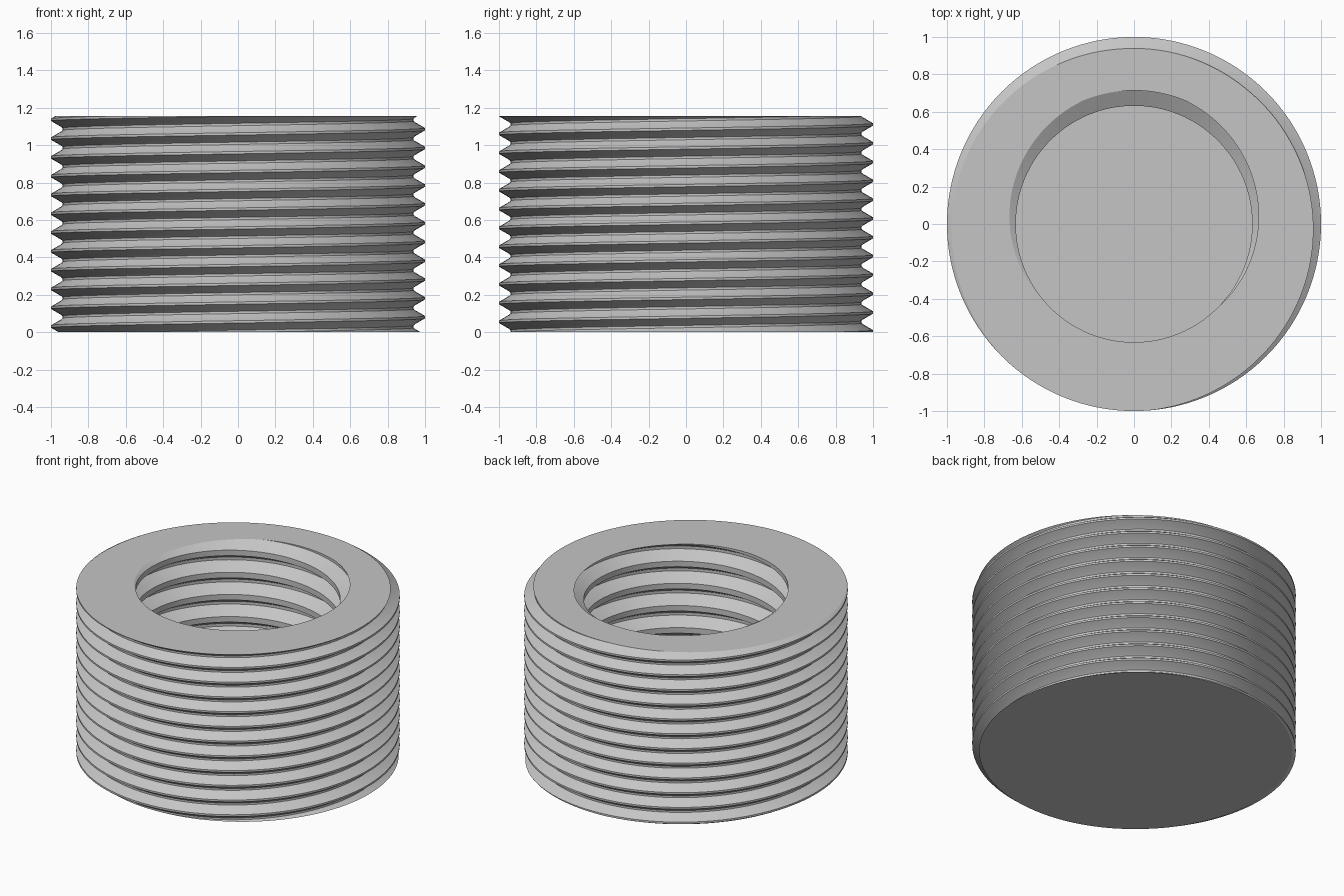
import bpy, bmesh, math

if "Cube" in bpy.data.objects:
    bpy.data.objects.remove(bpy.data.objects["Cube"], do_unlink=True)

HEIGHT, FLOOR, STEPS = 1.156, 0.15, 128

grey = bpy.data.materials.new("light_grey")
grey.use_nodes = True
grey.diffuse_color = (0.56, 0.56, 0.56, 1)
grey.node_tree.nodes["Principled BSDF"].inputs["Base Color"].default_value = grey.diffuse_color


def thread(bm, profile, pitch, start, z_low):
    """Sweep one thread profile (fraction of pitch, radius) up a helix and trim its ends."""
    turns = int((HEIGHT - z_low) / pitch) + 5
    base = start + pitch * (math.floor((z_low - start) / pitch) - 2)
    rows = []
    for i in range(STEPS * turns + 1):
        a = math.tau * i / STEPS
        rows.append([bm.verts.new((r * math.cos(a), r * math.sin(a),
                                   base + pitch * (u + i / STEPS))) for u, r in profile])
    # the top of each turn shares its edge with the bottom of the next one
    for i in range(STEPS * (turns - 1)):
        low, high = (rows[k] + [rows[k + STEPS][0]] for k in (i, i + 1))
        for j in range(len(profile)):
            bm.faces.new((low[j], high[j], high[j + 1], low[j + 1]))
    for z, up in ((z_low, -1), (HEIGHT, 1)):
        bmesh.ops.bisect_plane(bm, geom=bm.verts[:] + bm.edges[:] + bm.faces[:], dist=1e-6,
                               plane_co=(0, 0, z), plane_no=(0, 0, up), clear_outer=True)


def close(bm, z):
    """Fill the open boundary lying in one level plane."""
    rim = [e for e in bm.edges if e.is_boundary
           and all(abs(v.co.z - z) < 1e-4 for v in e.verts)]
    bmesh.ops.triangle_fill(bm, edges=rim, use_beauty=True, normal=(0, 0, 1))


# outside thread: narrow crest, rounded root
outer = bmesh.new()
thread(outer, [(-1/16, 1), (1/16, 1), (3/8, 0.946), (7/16, 0.939),
               (9/16, 0.939), (5/8, 0.946)], 0.1005, -0.02, 0)
close(outer, 0)

# inside thread: narrow groove, wide land, blind floor
inner = bmesh.new()
PITCH = 0.151
thread(inner, [(-1/16, 0.714), (1/16, 0.714), (3/8, 0.632), (5/8, 0.632)],
       PITCH, HEIGHT - PITCH / 4, FLOOR)
close(inner, FLOOR)

# join both walls and cap the rim between them
mesh = bpy.data.meshes.new("threaded_plug")
inner.to_mesh(mesh)
outer.from_mesh(mesh)
close(outer, HEIGHT)
bmesh.ops.remove_doubles(outer, verts=outer.verts[:], dist=1e-5)
bmesh.ops.recalc_face_normals(outer, faces=outer.faces[:])
outer.to_mesh(mesh)
inner.free()
outer.free()

plug = bpy.data.objects.new("threaded_plug", mesh)
mesh.materials.append(grey)
bpy.context.collection.objects.link(plug)
bpy.context.view_layer.objects.active = plug
plug.select_set(True)
bpy.ops.object.shade_smooth_by_angle(angle=math.radians(25))
